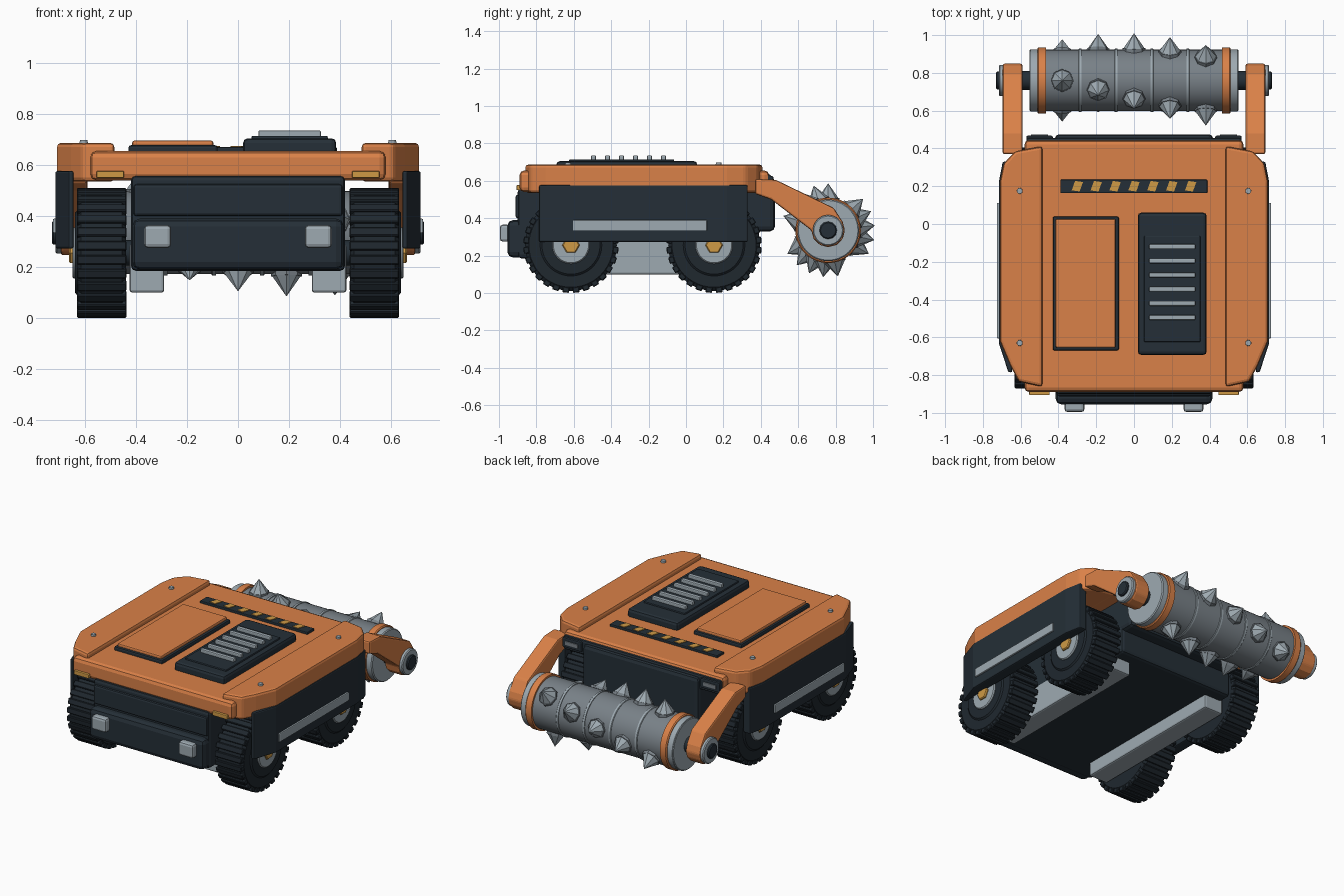
import bpy, bmesh, math
from mathutils import Matrix, Vector

cube = bpy.data.objects.get("Cube")
if cube:
    bpy.data.objects.remove(cube)


def material(name, r, g, b):
    m = bpy.data.materials.new(name)
    m.use_nodes = True
    m.diffuse_color = (r, g, b, 1)
    m.node_tree.nodes["Principled BSDF"].inputs["Base Color"].default_value = (r, g, b, 1)
    return m


ORANGE = material("orange paint", 0.70, 0.22, 0.065)
DARK = material("dark slate", 0.018, 0.028, 0.038)
RUBBER = material("tyre rubber", 0.014, 0.021, 0.028)
LIGHT = material("light steel", 0.34, 0.40, 0.44)
STEEL = material("drum steel", 0.19, 0.22, 0.245)
AMBER = material("amber", 0.62, 0.32, 0.06)


def finish(name, bm, mat, bevel=0, mirror=False, smooth=False, segments=2):
    bmesh.ops.recalc_face_normals(bm, faces=bm.faces)
    mesh = bpy.data.meshes.new(name)
    bm.to_mesh(mesh)
    bm.free()
    mesh.materials.append(mat)
    ob = bpy.data.objects.new(name, mesh)
    bpy.context.collection.objects.link(ob)
    if smooth:
        bpy.ops.object.select_all(action="DESELECT")
        ob.select_set(True)
        bpy.context.view_layer.objects.active = ob
        bpy.ops.object.shade_smooth_by_angle(angle=math.radians(35))
    if bevel:
        mod = ob.modifiers.new("bevel", "BEVEL")
        mod.width, mod.segments = bevel, segments
        mod.limit_method = "ANGLE"
    if mirror:
        ob.modifiers.new("mirror", "MIRROR")
    return ob


def add_box(bm, x, y, z, turn=Matrix()):
    size = Matrix.Diagonal((x[1] - x[0], y[1] - y[0], z[1] - z[0], 1))
    mid = Matrix.Translation([sum(v) / 2 for v in (x, y, z)])
    bmesh.ops.create_cube(bm, size=1, matrix=turn @ mid @ size)


def box(name, x, y, z, mat, bevel=0, mirror=False):
    bm = bmesh.new()
    add_box(bm, x, y, z)
    return finish(name, bm, mat, bevel, mirror)


def prism(name, outline, axis, lo, hi, mat, bevel=0, mirror=False):
    # extrude an outline along x (outline in y, z) or z (outline in x, y)
    bm = bmesh.new()
    place = (lambda p: (lo, *p)) if axis == "x" else (lambda p: (*p, lo))
    face = bm.faces.new([bm.verts.new(place(p)) for p in outline])
    new = bmesh.ops.extrude_face_region(bm, geom=[face])["geom"]
    step = Vector((hi - lo, 0, 0) if axis == "x" else (0, 0, hi - lo))
    bmesh.ops.translate(bm, vec=step, verts=[v for v in new if isinstance(v, bmesh.types.BMVert)])
    return finish(name, bm, mat, bevel, mirror)


def lathe(name, profile, y, z, mat, sides=40, mirror=False):
    # revolve (x, radius) pairs about an axle along x
    bm = bmesh.new()
    rings = []
    for x, r in profile:
        rings.append([bm.verts.new((x, y + r * math.cos(a), z + r * math.sin(a)))
                      for a in (math.tau * i / sides for i in range(sides))])
    for a, b in zip(rings, rings[1:]):
        for i in range(sides):
            j = (i + 1) % sides
            bm.faces.new((a[i], a[j], b[j], b[i]))
    bm.faces.new(rings[0])
    bm.faces.new(rings[-1])
    return finish(name, bm, mat, mirror=mirror, smooth=True)


def disc(name, x, r, y, z, mat, sides=32, mirror=False, edge=0.006):
    return lathe(name, [(x[0], r), (x[1] - edge, r), (x[1], r - edge)], y, z, mat, sides, mirror)


# Chassis, bumper and underside rails
box("chassis", (-0.42, 0.42), (-0.90, 0.39), (0.185, 0.56), DARK, 0.02)
box("rear_housing", (-0.42, 0.42), (0.30, 0.475), (0.33, 0.62), DARK, 0.025)
box("rear_crossbar", (-0.57, 0.57), (0.38, 0.455), (0.54, 0.635), DARK, 0.012)
box("front_bumper", (-0.415, 0.415), (-0.955, -0.84), (0.19, 0.39), DARK, 0.03)
box("front_panel", (-0.41, 0.41), (-0.912, -0.85), (0.40, 0.525), DARK, 0.012)
box("underside_rail", (0.29, 0.425), (-0.76, 0.31), (0.10, 0.29), LIGHT, 0.01, True)
box("headlight", (0.262, 0.368), (-0.995, -0.94), (0.275, 0.365), LIGHT, 0.015, True)

# Upper hull with raised side pods
box("hull_plate", (-0.58, 0.58), (-0.89, 0.445), (0.54, 0.655), ORANGE, 0.025)
pod = [(0.485, -0.862), (0.61, -0.835), (0.655, -0.75), (0.71, -0.62),
       (0.71, 0.22), (0.69, 0.32), (0.63, 0.385), (0.485, 0.412)]
prism("side_pod", pod, "z", 0.535, 0.687, ORANGE, 0.016, True)
skirt = [(0.645, -0.785), (0.665, -0.785), (0.716, -0.63), (0.716, 0.22),
         (0.695, 0.33), (0.645, 0.33)]
prism("side_skirt", skirt, "z", 0.272, 0.577, DARK, 0.008, True)
box("skirt_strip", (0.70, 0.726), (-0.605, 0.112), (0.333, 0.39), LIGHT, 0.005, True)
box("front_marker", (0.447, 0.555), (-0.906, -0.88), (0.55, 0.577), AMBER, 0.004, True)
box("tail_lamp_housing", (0.43, 0.57), (0.43, 0.468), (0.56, 0.625), DARK, 0.008, True)
box("tail_lamp", (0.455, 0.545), (0.46, 0.474), (0.58, 0.605), STEEL, 0.003, True)

# Pod bolts
bm = bmesh.new()
for y in (-0.63, 0.175):
    bmesh.ops.create_cone(bm, cap_ends=True, segments=12, radius1=0.018, radius2=0.015,
                          depth=0.03, matrix=Matrix.Translation((0.605, y, 0.683)))
finish("pod_bolts", bm, LIGHT, mirror=True)

# Top hatch
box("hatch_frame", (-0.43, -0.08), (-0.67, 0.04), (0.64, 0.678), DARK, 0.01)
box("hatch_lid", (-0.415, -0.097), (-0.655, 0.027), (0.66, 0.696), ORANGE, 0.008)

# Vent with slats
box("vent_base", (0.02, 0.385), (-0.693, 0.06), (0.64, 0.705), DARK, 0.018)
box("vent_panel", (0.053, 0.352), (-0.625, -0.063), (0.69, 0.715), DARK, 0.006)
bm = bmesh.new()
for i in range(6):
    y = -0.12 - 0.075 * i
    add_box(bm, (0.08, 0.325), (y - 0.013, y + 0.013), (0.70, 0.736))
finish("vent_slats", bm, LIGHT, 0.006)

# Hazard strip with slanted marks
box("hazard_strip", (-0.39, 0.388), (0.163, 0.235), (0.64, 0.670), DARK, 0.005)
bm = bmesh.new()
for i in range(7):
    x = -0.30 + 0.1 * i
    shape = [(-0.03, -0.022), (0.012, -0.028), (0.03, 0.022), (-0.012, 0.028)]
    bm.faces.new([bm.verts.new((x + u, 0.2 + v, 0.674)) for u, v in shape])
faces = bmesh.ops.extrude_face_region(bm, geom=bm.faces[:])["geom"]
bmesh.ops.translate(bm, vec=(0, 0, -0.006), verts=[v for v in faces if isinstance(v, bmesh.types.BMVert)])
finish("hazard_marks", bm, AMBER)

# Wheels
WHEEL_Z = 0.256
for label, y in (("front", -0.615), ("rear", 0.15)):
    lathe(label + "_tyre", [(0.44, 0.15), (0.44, 0.225), (0.455, 0.245), (0.615, 0.245),
                            (0.632, 0.225), (0.632, 0.165), (0.64, 0.155), (0.64, 0.10)],
          y, WHEEL_Z, RUBBER, 48, True)
    bm = bmesh.new()
    for i in range(28):
        turn = Matrix.Translation((0, y, WHEEL_Z)) @ Matrix.Rotation(math.tau * (i + 0.5) / 28, 4, "X")
        add_box(bm, (0.438, 0.632), (-0.018, 0.018), (0.225, 0.255), turn)
    finish(label + "_tread", bm, RUBBER, 0.004, True, segments=1)
    disc(label + "_hub", (0.60, 0.65), 0.10, y, WHEEL_Z, LIGHT, 32, True)
    disc(label + "_hub_nut", (0.63, 0.662), 0.047, y, WHEEL_Z, AMBER, 6, True)
    lathe(label + "_axle", [(-0.46, 0.05), (0.46, 0.05)], y, WHEEL_Z, DARK, 16)

# Drum arms
DY, DZ = 0.76, 0.335
arm = [(0.455, 0.50), (0.37, 0.53), (0.37, 0.61), (0.48, 0.605), (0.79, 0.455)]
arm += [(DY + 0.09 * math.cos(math.radians(a)), DZ + 0.09 * math.sin(math.radians(a)))
        for a in range(30, -181, -30)]
prism("drum_arm", arm, "x", 0.59, 0.695, ORANGE, 0.01, True)
disc("arm_cap", (0.68, 0.716), 0.082, DY, DZ, LIGHT, 32, True)
disc("arm_nut", (0.70, 0.73), 0.047, DY, DZ, DARK, 12, True)
lathe("drum_axle", [(-0.62, 0.05), (0.62, 0.05)], DY, DZ, DARK, 20)

# Spiked drum
disc("drum", (-0.55, 0.55), 0.163, DY, DZ, STEEL, 48)
disc("drum_end", (0.505, 0.553), 0.165, DY, DZ, LIGHT, 48, True)
disc("drum_band", (0.465, 0.512), 0.175, DY, DZ, ORANGE, 48, True)
for x in (0.095, 0.285):
    disc("drum_rib", (x - 0.008, x + 0.008), 0.168, DY, DZ, LIGHT, 48, True, 0.003)

bases, spikes = bmesh.new(), bmesh.new()
for column in range(5):
    for k in range(3):
        angle = math.radians(column * 18 + k * 120)
        turn = (Matrix.Translation((-0.38 + 0.19 * column, DY, DZ))
                @ Matrix.Rotation(angle - k * math.radians(240), 4, "X"))
        bmesh.ops.create_cone(bases, cap_ends=True, segments=8, radius1=0.062, radius2=0.06, depth=0.04,
                              matrix=turn @ Matrix.Translation((0, 0, 0.152)))
        bmesh.ops.create_cone(spikes, cap_ends=True, segments=8, radius1=0.057, radius2=0.001, depth=0.08,
                              matrix=turn @ Matrix.Translation((0, 0, 0.210)))
finish("spike_bases", bases, STEEL)
finish("drum_spikes", spikes, LIGHT)
